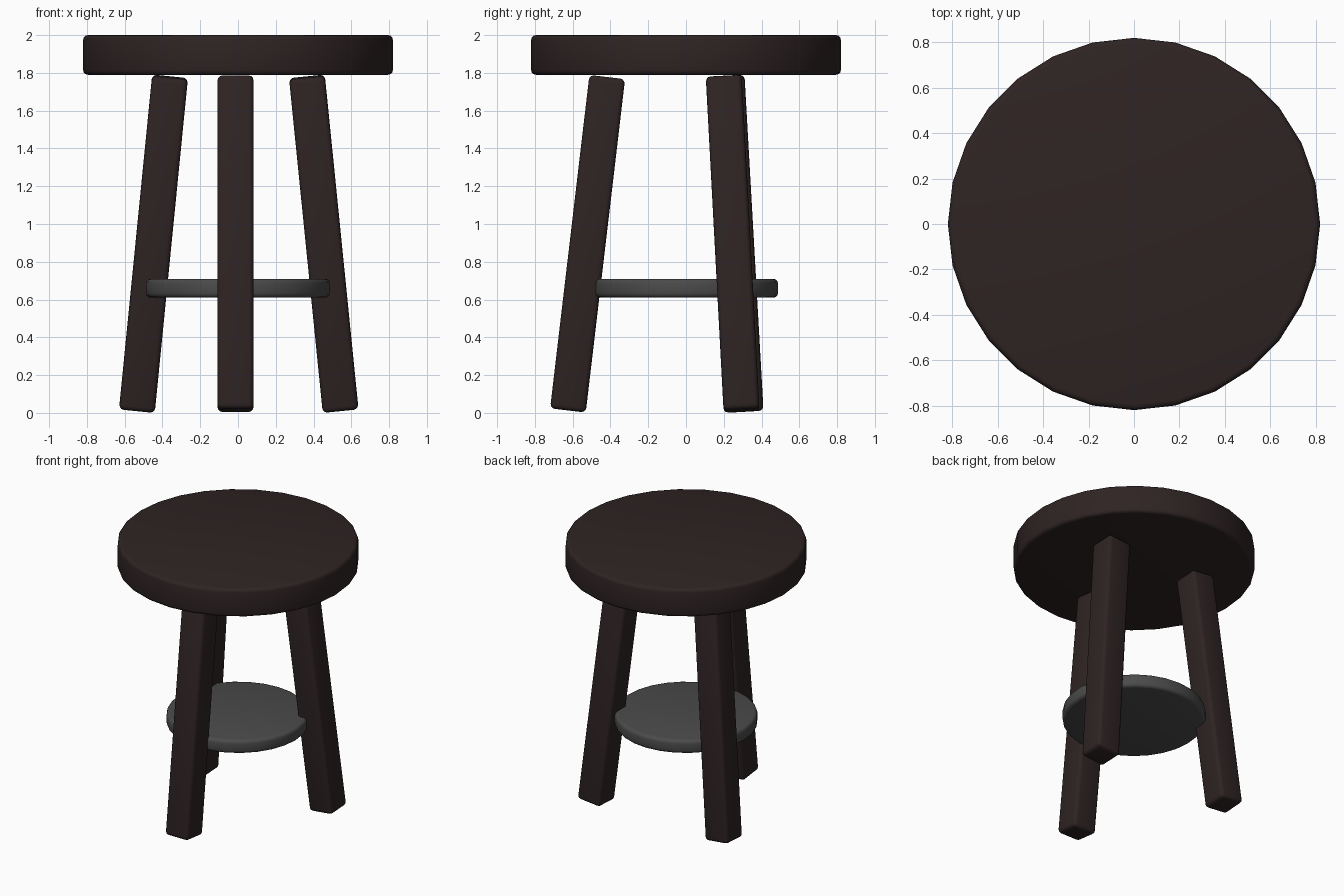
import bpy
import bmesh
import math
from mathutils import Vector

default = bpy.data.objects.get("Cube")
if default:
    bpy.data.objects.remove(default, do_unlink=True)


def make_material(name, colour):
    mat = bpy.data.materials.new(name)
    mat.use_nodes = True
    mat.diffuse_color = colour
    mat.node_tree.nodes["Principled BSDF"].inputs["Base Color"].default_value = colour
    return mat


def finish(name, bm, mat, bevel):
    """Turn a bmesh into a softly bevelled, smooth shaded object."""
    mesh = bpy.data.meshes.new(name)
    bm.to_mesh(mesh)
    bm.free()
    mesh.materials.append(mat)
    obj = bpy.data.objects.new(name, mesh)
    bpy.context.collection.objects.link(obj)
    mod = obj.modifiers.new("Rounded edges", "BEVEL")
    mod.width = bevel
    mod.segments = 3
    mod.limit_method = "ANGLE"
    mod.angle_limit = math.radians(40)
    bpy.ops.object.select_all(action="DESELECT")
    obj.select_set(True)
    bpy.context.view_layer.objects.active = obj
    bpy.ops.object.modifier_apply(modifier=mod.name)
    bpy.ops.object.shade_smooth_by_angle(angle=math.radians(35))
    return obj


def disc(name, radius, bottom, top, mat, bevel):
    bm = bmesh.new()
    bmesh.ops.create_cone(bm, cap_ends=True, segments=28, radius1=radius,
                          radius2=radius, depth=top - bottom)
    bmesh.ops.translate(bm, verts=bm.verts, vec=(0, 0, (top + bottom) / 2))
    return finish(name, bm, mat, bevel)


def leg(name, foot, head, mat, width=0.19):
    """Square post tilted along the line from foot to head."""
    axis = Vector(head) - Vector(foot)
    bm = bmesh.new()
    bmesh.ops.create_cube(bm, size=1)
    bmesh.ops.scale(bm, verts=bm.verts, vec=(width, width, axis.length))
    obj = finish(name, bm, mat, 0.025)
    obj.rotation_mode = "QUATERNION"
    obj.rotation_quaternion = Vector((0, 0, 1)).rotation_difference(axis)
    obj.location = (Vector(head) + Vector(foot)) / 2
    return obj


wood = make_material("dark brown wood", (0.028, 0.017, 0.017, 1))
metal = make_material("dark grey", (0.07, 0.07, 0.07, 1))

# Round seat and lower shelf
disc("seat", 0.82, 1.79, 2.0, wood, 0.025)
disc("lower_shelf", 0.487, 0.61, 0.71, metal, 0.025)

# Three splayed legs
FOOT_Z, HEAD_Z = 0.013, 1.778
leg("front_leg", (-0.013, -0.625, FOOT_Z), (-0.013, -0.417, HEAD_Z), wood)
leg("back_left_leg", (0.543, 0.294, FOOT_Z), (0.365, 0.20, HEAD_Z), wood)
leg("back_right_leg", (-0.535, 0.315, FOOT_Z), (-0.36, 0.215, HEAD_Z), wood)
